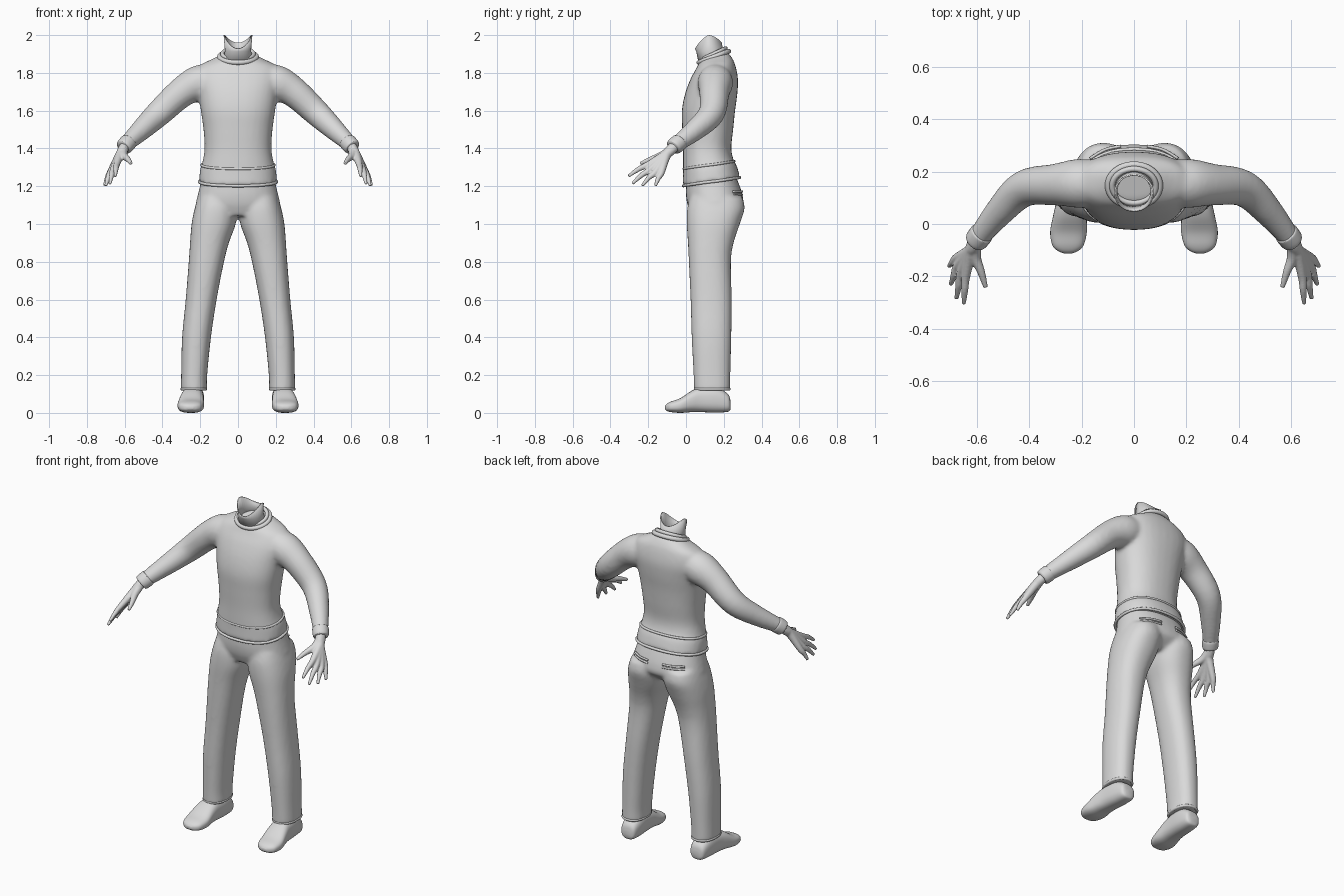
import bpy, bmesh, math
from mathutils import Vector

if "Cube" in bpy.data.objects:
    bpy.data.objects.remove(bpy.data.objects["Cube"])

grey = bpy.data.materials.new("plain_grey")
grey.diffuse_color = (0.7, 0.7, 0.7, 1)
grey.use_nodes = True
grey.node_tree.nodes["Principled BSDF"].inputs["Base Color"].default_value = grey.diffuse_color


def spline(rows, n=5):
    """Catmull-Rom resampling of rows of numbers."""
    out = []
    for i in range(len(rows) - 1):
        p = [rows[max(i - 1, 0)], rows[i], rows[i + 1], rows[min(i + 2, len(rows) - 1)]]
        for k in range(n):
            t = k / n
            out.append([0.5 * (2 * b + (c - a) * t + (2 * a - 5 * b + 4 * c - d) * t * t
                               + (3 * b - a - 3 * c + d) * t ** 3) for a, b, c, d in zip(*p)])
    return out + [list(rows[-1])]


def oval(x0, x1, y0, y1, p=2.0, n=32):
    """Points of a superellipse filling the given rectangle."""
    pts = []
    for i in range(n):
        a = 2 * math.pi * i / n
        c, s = math.cos(a), math.sin(a)
        pts.append(((x0 + x1) / 2 + (x1 - x0) / 2 * math.copysign(abs(c) ** (2 / p), c),
                    (y0 + y1) / 2 + (y1 - y0) / 2 * math.copysign(abs(s) ** (2 / p), s), s))
    return pts


def skin(bm, rings, caps=True, closed=False):
    vs = [[bm.verts.new(p) for p in r] for r in rings]
    n = len(vs[0])
    pairs = list(zip(vs, vs[1:])) + ([(vs[-1], vs[0])] if closed else [])
    for a, b in pairs:
        for i in range(n):
            bm.faces.new((a[i], a[(i + 1) % n], b[(i + 1) % n], b[i]))
    if caps and not closed:
        bm.faces.new(vs[0][::-1])
        bm.faces.new(vs[-1])


def stack(bm, rows, p=2.3):
    """Horizontal sections: z, x0, x1, y0, y1, tilt towards the back."""
    skin(bm, [[(x, y, z + t * s) for x, y, s in oval(x0, x1, y0, y1, p)]
              for z, x0, x1, y0, y1, t in spline(rows)])


def tube(bm, rows, n=16, closed=False, steps=5):
    """Round tube through rows of x, y, z, radius."""
    pts = rows if closed else spline(rows, steps)
    m, rings = len(pts), []
    for i, q in enumerate(pts):
        nxt = pts[(i + 1) % m] if closed else pts[min(i + 1, m - 1)]
        prv = pts[i - 1] if closed else pts[max(i - 1, 0)]
        d = (Vector(nxt[:3]) - Vector(prv[:3])).normalized()
        up = Vector((0, 0, 1)) if abs(d.z) < 0.95 else Vector((0, 1, 0))
        u = d.cross(up).normalized()
        v = d.cross(u)
        rings.append([Vector(q[:3]) + q[3] * (u * math.cos(2 * math.pi * k / n)
                      + v * math.sin(2 * math.pi * k / n)) for k in range(n)])
    skin(bm, rings, closed=closed)


def band(bm, z, x0, x1, y0, y1, tilt, r, p=2.3):
    tube(bm, [(x, y, z + tilt * s, r) for x, y, s in oval(x0, x1, y0, y1, p, 48)], 10, True)


def finish(name, bm, voxel=0, smooth=6, mirror=False):
    bmesh.ops.recalc_face_normals(bm, faces=bm.faces)
    me = bpy.data.meshes.new(name)
    bm.to_mesh(me)
    bm.free()
    me.materials.append(grey)
    ob = bpy.data.objects.new(name, me)
    bpy.context.collection.objects.link(ob)
    for f in me.polygons:
        f.use_smooth = True
    if voxel:
        m = ob.modifiers.new("blend", 'REMESH')
        m.mode, m.voxel_size, m.use_smooth_shade = 'VOXEL', voxel, True
        m = ob.modifiers.new("soften", 'SMOOTH')
        m.factor, m.iterations = 0.5, smooth
    if mirror:
        ob.modifiers.new("mirror", 'MIRROR')
    return ob


# Sweater: torso and both sleeves blended together
bm = bmesh.new()
torso = [(1.895, .085, .09, .215, .02), (1.87, .14, .07, .24, .015), (1.835, .205, .055, .26, .01),
         (1.77, .225, .025, .275, 0), (1.69, .21, -.005, .272, 0), (1.60, .197, -.022, .26, 0),
         (1.50, .183, -.02, .25, 0), (1.40, .177, -.016, .24, .005), (1.33, .188, -.016, .25, .015),
         (1.29, .2, -.016, .268, .02), (1.222, .208, -.018, .288, .022)]
stack(bm, [(z, -h, h, y0, y1, t) for z, h, y0, y1, t in torso])
for s in (-1, 1):
    tube(bm, [(s * .13, .155, 1.765, .085), (s * .21, .155, 1.745, .094), (s * .30, .15, 1.695, .08),
              (s * .42, .135, 1.585, .07), (s * .515, .045, 1.495, .056), (s * .6, -.06, 1.415, .04)], 24)
finish("sweater", bm, 0.011, 8)

# Sweater hem and waist fold
bm = bmesh.new()
band(bm, 1.224, -.205, .205, -.014, .284, .022, .008)
band(bm, 1.312, -.192, .192, -.012, .256, .02, .007)
finish("sweater_hem", bm)

# Collar ring
bm = bmesh.new()
band(bm, 1.885, -.098, .098, .068, .226, .03, .013, 2)
band(bm, 1.9, -.083, .083, .08, .21, .03, .011, 2)
finish("collar", bm)

# Open neck with an uneven rim
bm = bmesh.new()
base, mid, top = (oval(-.08, .08, .075, .215), oval(-.063, .063, .06, .19), oval(-.07, .07, .052, .184))
rim = [(x, y, 1.96 + .04 * (1 - s * s) + .03 * min(0, s)) for x, y, s in top]
skin(bm, [[(x, y, 1.84) for x, y, s in base], [(x, y, 1.915) for x, y, s in mid], rim], caps=False)
m = finish("neck", bm).modifiers.new("thickness", 'SOLIDIFY')
m.thickness, m.offset = .006, -1

# Sleeve cuffs
bm = bmesh.new()
tube(bm, [(.578, -.032, 1.437, .042), (.583, -.038, 1.431, .046), (.6, -.06, 1.412, .045),
          (.606, -.067, 1.405, .041)], 24)
finish("sleeve_cuff", bm, mirror=True)

# Hands: each finger runs from the wrist through the palm to its tip
fingers = [((.642, -.2, 1.315), (.65, -.305, 1.253)), ((.66, -.185, 1.292), (.678, -.285, 1.213)),
           ((.674, -.16, 1.277), (.7, -.232, 1.203)), ((.678, -.13, 1.272), (.707, -.162, 1.203))]
bm = bmesh.new()
for b, t in fingers:
    half = [(p + q) / 2 for p, q in zip(b, t)]
    half[2] += .006
    tube(bm, [(.597, -.056, 1.415, .028), (.622, -.1, 1.372, .025), (*b, .017),
              (*half, .0135), (*t, .008)])
tube(bm, [(.605, -.07, 1.4, .024), (.605, -.125, 1.365, .021), (.583, -.185, 1.343, .015),
          (.566, -.242, 1.32, .009)])
finish("hand", bm, 0.005, 3, mirror=True)

# Trousers: hips and both legs blended together
bm = bmesh.new()
hips = [(1.25, .192, .0, .265), (1.2, .202, .0, .285), (1.15, .214, .0, .3),
        (1.1, .222, .008, .3), (1.045, .19, .03, .24)]
stack(bm, [(z, -h, h, y0, y1, 0) for z, h, y0, y1 in hips])
legs = [(1.14, .008, .212, .02, .3), (1.08, .003, .23, .006, .31), (1.0, .012, .246, .004, .285),
        (.9, .048, .254, .01, .252), (.8, .074, .261, .015, .238), (.6, .113, .277, .024, .242),
        (.4, .143, .296, .03, .24), (.2, .163, .301, .04, .235), (.118, .164, .303, .043, .234)]
for s in (-1, 1):
    stack(bm, [(z, *sorted((s * a, s * b)), y0, y1, 0) for z, a, b, y0, y1 in legs])
finish("trousers", bm, 0.011, 6)

# Trouser leg hems
bm = bmesh.new()
band(bm, .126, .171, .297, .05, .229, 0, .008)
finish("trouser_hem", bm, mirror=True)

# Back pocket welts
bm = bmesh.new()
for z in (1.155, 1.172):
    tube(bm, [(.05, .297, z, .006), (.11, .284, z, .006), (.168, .25, z, .006)], 8)
finish("back_pocket", bm, mirror=True)

# Shoes: upright sections from heel to toe, flat underneath
bm = bmesh.new()
shoe = [(.236, .233, .025, .02, .06), (.222, .233, .046, .006, .1), (.16, .235, .056, .002, .135),
        (.08, .24, .059, .004, .135), (.03, .245, .064, .004, .117), (-.03, .25, .07, .0, .078),
        (-.08, .252, .06, .004, .06), (-.102, .252, .04, .01, .048), (-.112, .252, .016, .02, .036)]
skin(bm, [[(x, y, z) for x, z, s in oval(c - h, c + h, z0, z1, 2.6)]
          for y, c, h, z0, z1 in spline(shoe)])
finish("shoe", bm, mirror=True)
